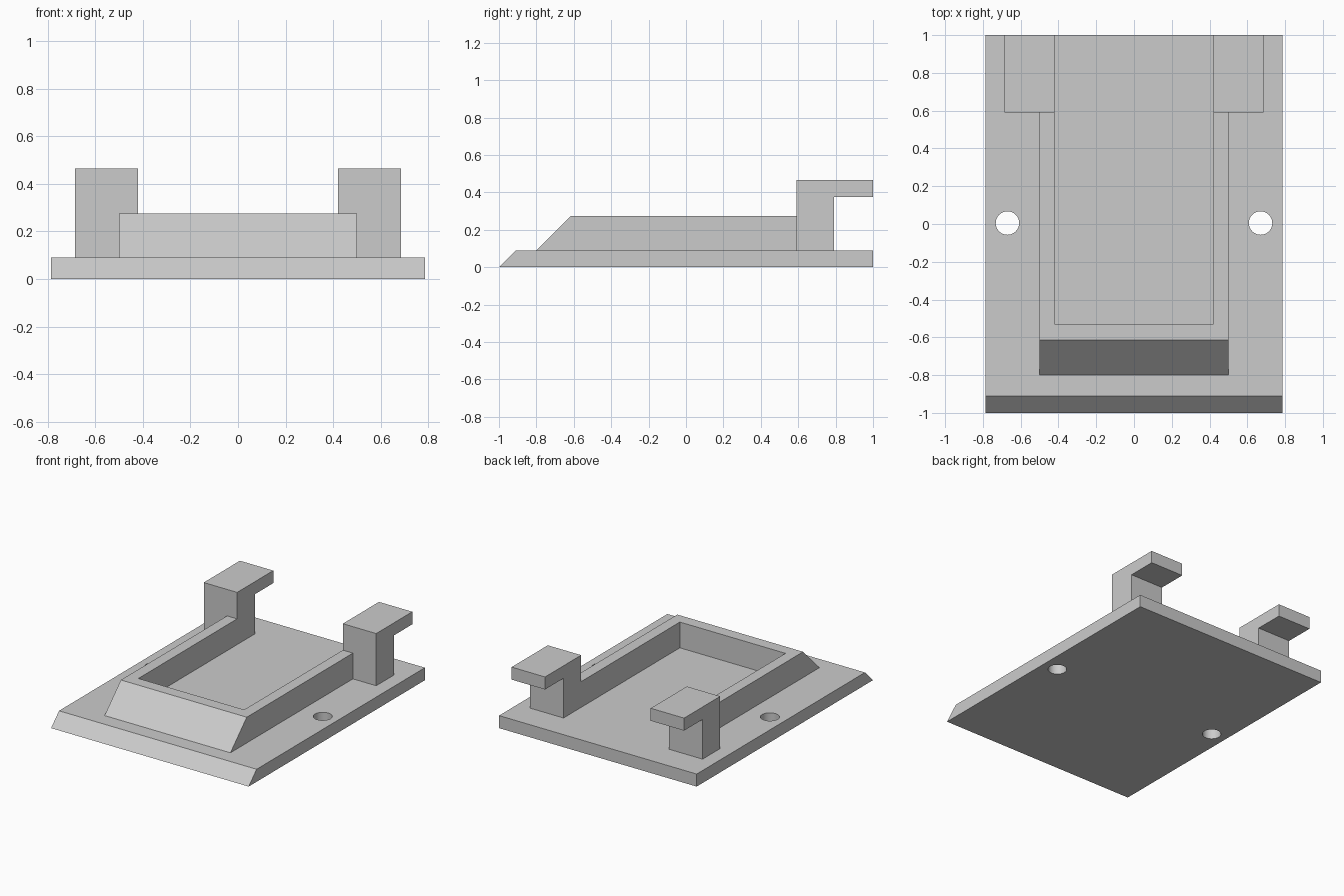
import bpy, bmesh, math
from mathutils import Matrix

if "Cube" in bpy.data.objects:
    bpy.data.objects.remove(bpy.data.objects["Cube"])

grey = bpy.data.materials.new("light grey")
grey.diffuse_color = (0.6, 0.6, 0.6, 1)
grey.use_nodes = True
grey.node_tree.nodes["Principled BSDF"].inputs["Base Color"].default_value = grey.diffuse_color


def add_object(name, bm):
    bmesh.ops.recalc_face_normals(bm, faces=bm.faces)
    mesh = bpy.data.meshes.new(name)
    bm.to_mesh(mesh)
    bm.free()
    mesh.materials.append(grey)
    obj = bpy.data.objects.new(name, mesh)
    bpy.context.collection.objects.link(obj)
    return obj


def extrude_x(name, profile, x0, x1):
    """Extrude a (y, z) side profile from x0 to x1."""
    bm = bmesh.new()
    face = bm.faces.new([bm.verts.new((x0, y, z)) for y, z in profile])
    ext = bmesh.ops.extrude_face_region(bm, geom=[face])
    verts = [g for g in ext["geom"] if isinstance(g, bmesh.types.BMVert)]
    bmesh.ops.translate(bm, verts=verts, vec=(x1 - x0, 0, 0))
    return add_object(name, bm)


def cut(obj, cutter):
    """Subtract the cutter, bake the result and drop the cutter."""
    cutter.hide_render = True
    mod = obj.modifiers.new("cut", 'BOOLEAN')
    mod.operation = 'DIFFERENCE'
    mod.solver = 'EXACT'
    mod.object = cutter
    deps = bpy.context.evaluated_depsgraph_get()
    mesh = bpy.data.meshes.new_from_object(obj.evaluated_get(deps))
    obj.modifiers.clear()
    obj.data = mesh
    bpy.data.objects.remove(cutter)


# Base plate with sloped front edge
base = extrude_x("base_plate", [(-1, 0), (1, 0), (1, 0.09), (-0.91, 0.09)], -0.785, 0.785)

# Round screw holes through the plate
for x in (-0.67, 0.67):
    bm = bmesh.new()
    bmesh.ops.create_cone(bm, cap_ends=True, segments=48, radius1=0.062, radius2=0.062,
                          depth=0.4, matrix=Matrix.Translation((x, 0.005, 0.045)))
    cut(base, add_object("hole_cutter", bm))

# U-shaped raised frame with sloped front, open at the back
frame = extrude_x("raised_frame", [(-0.8, 0.09), (0.59, 0.09), (0.59, 0.275), (-0.615, 0.275)], -0.5, 0.5)
cut(frame, extrude_x("pocket_cutter", [(-0.53, -0.1), (1.2, -0.1), (1.2, 0.6), (-0.53, 0.6)], -0.42, 0.42))

# Pair of hooks overhanging the back
hook = [(0.59, 0.09), (0.79, 0.09), (0.79, 0.375), (1, 0.375), (1, 0.465), (0.59, 0.465)]
for name, side in (("left_hook", -1), ("right_hook", 1)):
    extrude_x(name, hook, side * 0.42, side * 0.685)

# Smooth hole walls, keep all other edges sharp
bpy.ops.object.select_all(action='DESELECT')
base.select_set(True)
bpy.context.view_layer.objects.active = base
bpy.ops.object.shade_smooth_by_angle(angle=math.radians(30))
